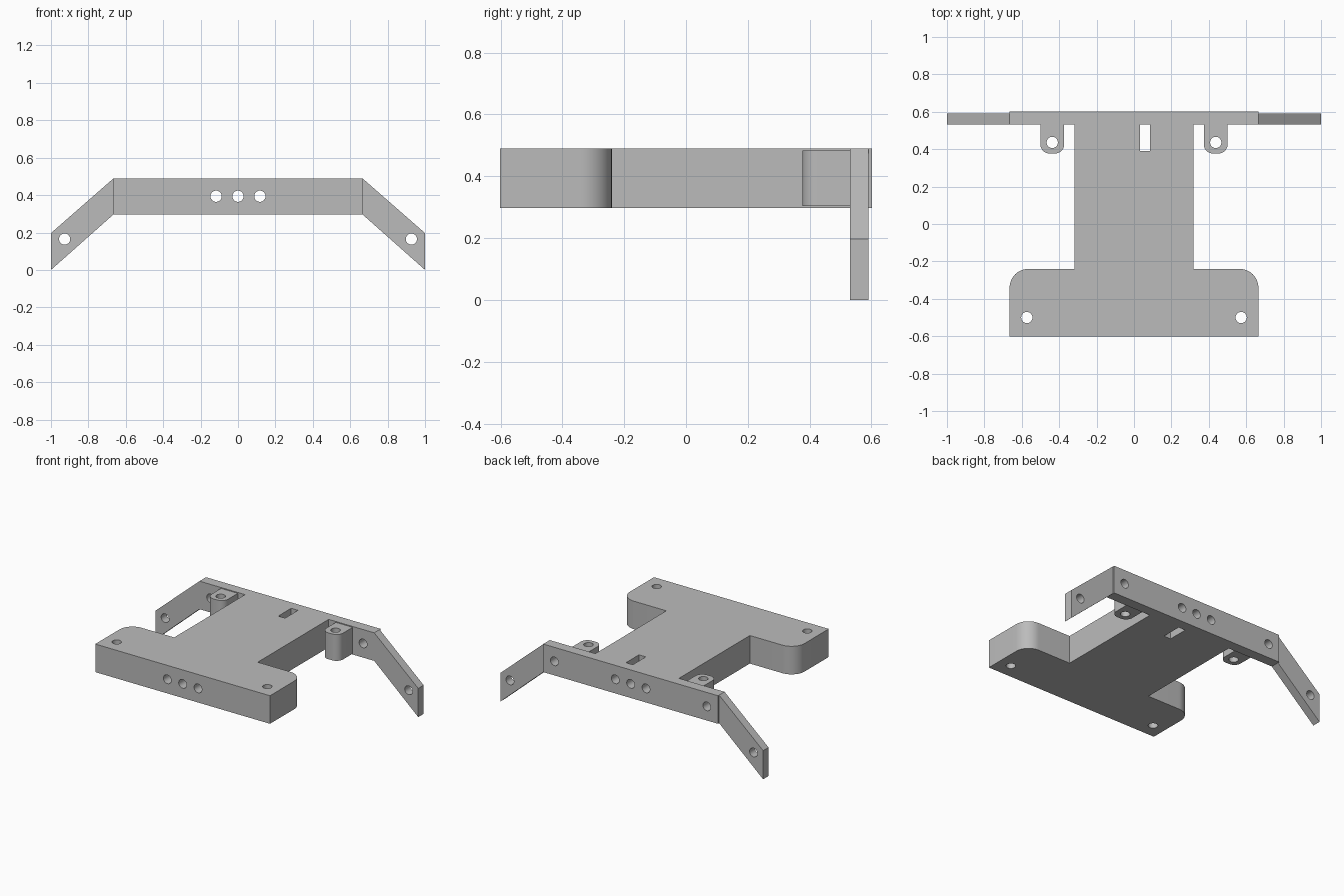
import bpy
import bmesh
from math import pi, radians, tan
from mathutils import Matrix, Vector

if "Cube" in bpy.data.objects:
    bpy.data.objects.remove(bpy.data.objects["Cube"])

# Single grey material
GREY = (0.5, 0.5, 0.5, 1)
grey = bpy.data.materials.new("plain grey")
grey.use_nodes = True
grey.diffuse_color = GREY
grey.node_tree.nodes["Principled BSDF"].inputs["Base Color"].default_value = GREY

BOTTOM, TOP, MID = 0.297, 0.49, 0.394
HALF_X, HALF_Y, BAR_Y, HOLE_R = 0.665, 0.602, 0.531, 0.03


def rounded(points, steps=12):
    """Outline from (a, b, radius) corners, with each radius turned into an arc."""
    out = []
    for i, (a, b, r) in enumerate(points):
        p = Vector((a, b))
        if not r:
            out.append(p)
            continue
        u = (Vector(points[i - 1][:2]) - p).normalized()
        v = (Vector(points[(i + 1) % len(points)][:2]) - p).normalized()
        half = u.angle(v) / 2
        start, centre = p + u * r / tan(half), p + (u + v) * r / (u + v).length / abs(
            (u + v).normalized().cross(u))
        arm = start - centre
        turn = (p + v * r / tan(half) - centre)
        sweep = arm.angle_signed(turn)
        for k in range(steps + 1):
            out.append(centre + Matrix.Rotation(-sweep * k / steps, 2) @ arm)
    return out


def prism(name, outline, low, high, upright=False):
    """Extrude an outline along z, or along y when upright."""
    bm = bmesh.new()
    place = (lambda p: (p.x, low, p.y)) if upright else (lambda p: (p.x, p.y, low))
    face = bm.faces.new([bm.verts.new(place(p)) for p in outline])
    new = bmesh.ops.extrude_face_region(bm, geom=[face])["geom"]
    shift = Vector((0, high - low, 0)) if upright else Vector((0, 0, high - low))
    bmesh.ops.translate(bm, vec=shift, verts=[g for g in new if isinstance(g, bmesh.types.BMVert)])
    bmesh.ops.recalc_face_normals(bm, faces=bm.faces)
    return finish(name, bm)


def finish(name, bm):
    mesh = bpy.data.meshes.new(name)
    bm.to_mesh(mesh)
    bm.free()
    mesh.materials.append(grey)
    obj = bpy.data.objects.new(name, mesh)
    bpy.context.collection.objects.link(obj)
    return obj


def drill(centre, depth, along_y=False):
    """Round hole cutter."""
    bm = bmesh.new()
    turn = Matrix.Rotation(pi / 2 if along_y else 0, 4, "X")
    bmesh.ops.create_cone(bm, cap_ends=True, segments=32, radius1=HOLE_R, radius2=HOLE_R,
                          depth=depth, matrix=Matrix.Translation(centre) @ turn)
    return finish("hole_cutter", bm)


def cut(obj, cutters):
    """Subtract the cutters, bake the result and smooth the round walls."""
    for cutter in cutters:
        cutter.hide_render = True
        mod = obj.modifiers.new("hole", "BOOLEAN")
        mod.operation, mod.solver, mod.object = "DIFFERENCE", "EXACT", cutter
    bpy.context.view_layer.update()
    graph = bpy.context.evaluated_depsgraph_get()
    mesh = bpy.data.meshes.new_from_object(obj.evaluated_get(graph))
    obj.modifiers.clear()
    obj.data = mesh
    for cutter in cutters:
        bpy.data.objects.remove(cutter)
    bpy.ops.object.select_all(action="DESELECT")
    obj.select_set(True)
    bpy.context.view_layer.objects.active = obj
    bpy.ops.object.shade_smooth_by_angle(angle=radians(30))


# Body: wide front foot, narrow stem and thin rear bar in one plate
half = [(HALF_X, -HALF_Y, 0), (HALF_X, -0.24, 0.1), (0.318, -0.24, 0),
        (0.318, BAR_Y, 0), (HALF_X, BAR_Y, 0), (HALF_X, HALF_Y, 0)]
mirrored = [(-x, y, r) for x, y, r in reversed(half)]
body = prism("body_plate", rounded(half + mirrored), BOTTOM, TOP)

# Body holes: long front tunnels, rear bar holes, foot holes and the slot
holes = [drill((x, 0, MID), 1.5, True) for x in (-0.117, 0, 0.117)]
for side in (-1, 1):
    holes.append(drill((side * 0.58, 0.57, MID), 0.2, True))
    holes.append(drill((side * 0.573, -0.5, MID), 0.5))
slot = [Vector(p) for p in ((0.033, 0.39), (0.085, 0.39), (0.085, BAR_Y), (0.033, BAR_Y))]
holes.append(prism("slot_cutter", slot, 0.2, 0.6))
cut(body, holes)

for side, word in ((-1, "right"), (1, "left")):
    # Sloping side arm
    arm = [Vector((side * x, z)) for x, z in
           ((HALF_X, TOP), (1, 0.197), (1, 0), (HALF_X, BOTTOM))]
    arm_obj = prism(word + "_arm", arm, BAR_Y, 0.59, upright=True)
    cut(arm_obj, [drill((side * 0.927, 0.56, 0.165), 0.3, True)])

    # Rounded screw lug against the rear bar
    x0, x1 = side * 0.437 - 0.064, side * 0.437 + 0.064
    lug = rounded([(x0, 0.54, 0), (x0, 0.377, 0.05), (x1, 0.377, 0.05), (x1, 0.54, 0)])
    lug_obj = prism(word + "_lug", lug, 0.303, 0.484)
    cut(lug_obj, [drill((side * 0.437, 0.436, MID), 0.5)])
